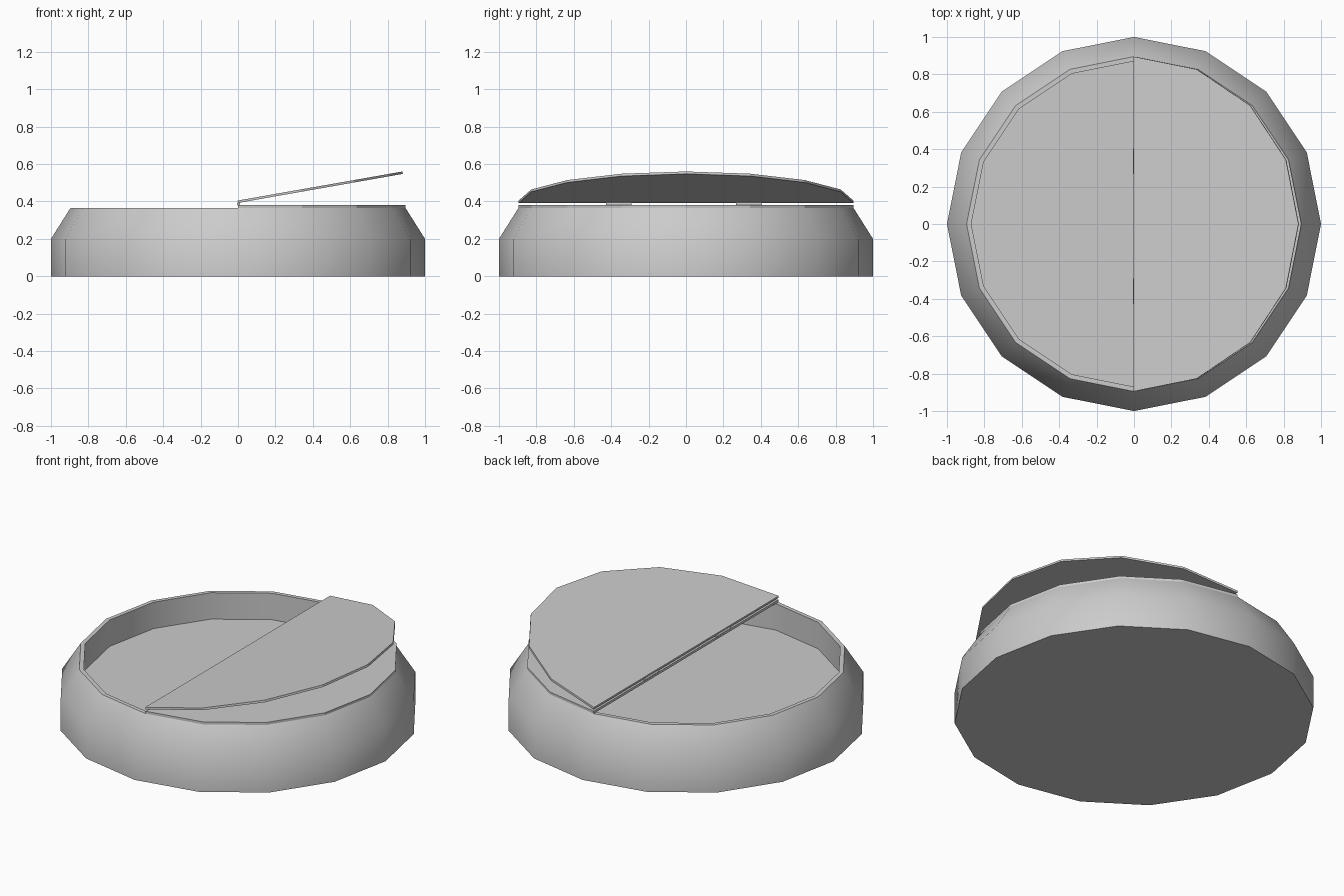
import bpy, bmesh
from math import sin, cos, pi, radians
from mathutils import Matrix

if "Cube" in bpy.data.objects:
    bpy.data.objects.remove(bpy.data.objects["Cube"])

SIDES = 16


def finish(name, bm, smooth=None):
    bmesh.ops.recalc_face_normals(bm, faces=bm.faces)
    mesh = bpy.data.meshes.new(name)
    bm.to_mesh(mesh)
    bm.free()
    obj = bpy.data.objects.new(name, mesh)
    bpy.context.collection.objects.link(obj)
    if smooth:
        bpy.ops.object.select_all(action='DESELECT')
        bpy.context.view_layer.objects.active = obj
        obj.select_set(True)
        bpy.ops.object.shade_smooth_by_angle(angle=radians(smooth))
    return obj


def turned(name, profile):
    """Stack rings from (radius, z) pairs and cap both ends."""
    bm = bmesh.new()
    rings = [[bm.verts.new((r * cos(2 * pi * i / SIDES), r * sin(2 * pi * i / SIDES), z))
              for i in range(SIDES)] for r, z in profile]
    for a, b in zip(rings, rings[1:]):
        for i in range(SIDES):
            j = (i + 1) % SIDES
            bm.faces.new((a[i], a[j], b[j], b[i]))
    bm.faces.new(rings[0])
    bm.faces.new(rings[-1])
    return finish(name, bm, 40)


def half_lid(name, z, thickness, tilt=0):
    """Half disc over the +x side, tilted up about its straight edge."""
    bm = bmesh.new()
    angles = [-pi / 2 + 2 * pi * i / SIDES for i in range(SIDES // 2 + 1)]
    face = bm.faces.new([bm.verts.new((0.895 * cos(a), 0.895 * sin(a), 0)) for a in angles])
    out = bmesh.ops.extrude_face_region(bm, geom=[face])
    top = [v for v in out['geom'] if isinstance(v, bmesh.types.BMVert)]
    bmesh.ops.translate(bm, verts=top, vec=(0, 0, thickness))
    bm.transform(Matrix.Translation((0, 0, z)) @ Matrix.Rotation(radians(-tilt), 4, 'Y'))
    return finish(name, bm)


# Tub with sloped shoulder, thin rim and raised inner floor
turned("tub", [(1, 0), (1, 0.2), (0.895, 0.366), (0.87, 0.366), (0.87, 0.204)])

# Fixed half of the lid and the half that lifts
half_lid("fixed_lid", 0.366, 0.015)
half_lid("raised_lid", 0.392, 0.013, 10)

# Hinge barrels between the two lid halves
for i, y in enumerate((-0.36, 0.335)):
    bm = bmesh.new()
    bmesh.ops.create_cone(bm, cap_ends=True, segments=12, radius1=0.009, radius2=0.009, depth=0.135)
    bm.transform(Matrix.Translation((0.003, y, 0.387)) @ Matrix.Rotation(pi / 2, 4, 'X'))
    finish(f"hinge_{i + 1}", bm, 40)
